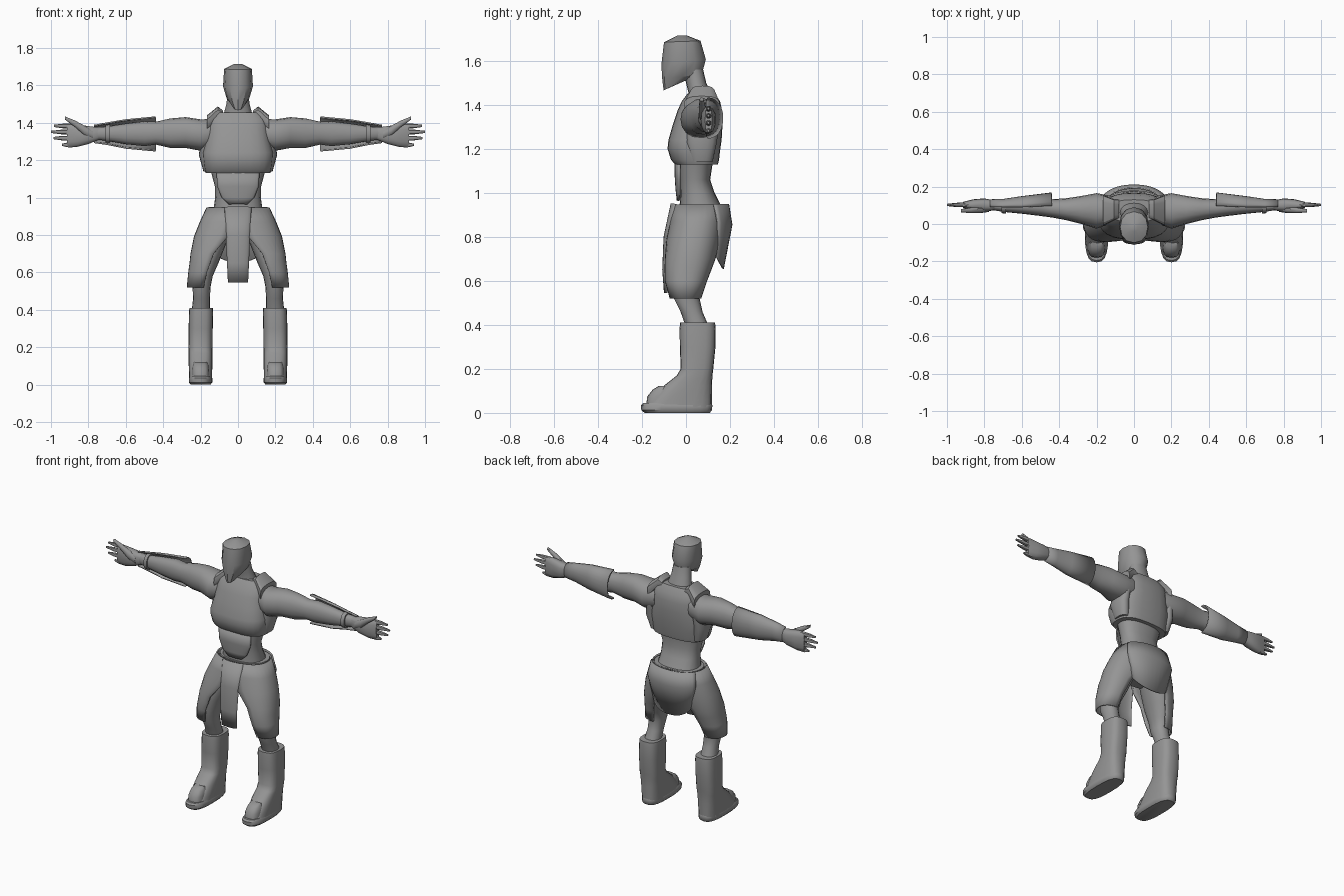
import bpy, bmesh, math

grey = bpy.data.materials.new("plain_grey")
grey.diffuse_color = (0.3, 0.3, 0.3, 1)


def loft(name, rings, axis="z", n=16, p=2.2, mirror=False, arc=None, thick=0.008, sharp=40):
    """Skin rounded cross-sections (t, a0, a1, b0, b1[, tilt]).
    axis z: t=z, a=x range, b=y range.  axis x: t=x, a=y range, b=z range.
    arc=(start, end) in degrees makes an open shell with thickness."""
    bm = bmesh.new()
    rows = []
    for t, a0, a1, b0, b1, *tilt in rings:
        row = []
        for i in range(n + 1 if arc else n):
            ang = math.radians(arc[0] + (arc[1] - arc[0]) * i / n) if arc else math.tau * i / n
            c, s = math.cos(ang), math.sin(ang)
            a = (a0 + a1) / 2 + (a1 - a0) / 2 * math.copysign(abs(c) ** (2 / p), c)
            b = (b0 + b1) / 2 + (b1 - b0) / 2 * math.copysign(abs(s) ** (2 / p), s)
            h = t + (tilt[0] * s if tilt else 0)
            row.append(bm.verts.new((a, b, h) if axis == "z" else (h, a, b)))
        rows.append(row)
    for r0, r1 in zip(rows, rows[1:]):
        for i in range(n):
            j = i + 1 if arc else (i + 1) % n
            bm.faces.new((r0[i], r0[j], r1[j], r1[i]))
    if not arc:
        bm.faces.new(rows[0])
        bm.faces.new(rows[-1])
    bmesh.ops.recalc_face_normals(bm, faces=bm.faces)
    me = bpy.data.meshes.new(name)
    bm.to_mesh(me)
    bm.free()
    me.materials.append(grey)
    me.shade_smooth()
    me.set_sharp_from_angle(angle=math.radians(sharp))
    ob = bpy.data.objects.new(name, me)
    bpy.context.collection.objects.link(ob)
    if arc:
        sol = ob.modifiers.new("thickness", "SOLIDIFY")
        sol.thickness = thick
        sol.offset = 0
    if mirror:
        ob.modifiers.new("both_sides", "MIRROR")
    return ob


# Head and neck
loft("head", [
    (1.488, -.028, .028, -.102, -.005, .022),
    (1.528, -.060, .060, -.108, .072, .010),
    (1.595, -.080, .080, -.112, .090, .012),
    (1.688, -.074, .074, -.100, .066, .003),
    (1.715, -.020, .020, -.040, .005)], n=12, sharp=35)
loft("neck", [
    (1.38, -.090, .090, .000, .135), (1.44, -.078, .078, .015, .118),
    (1.50, -.062, .062, .000, .092), (1.56, -.055, .055, -.01, .078)])

# Torso, vest and shoulder straps
loft("waist", [
    (.93, -.132, .132, -.030, .165), (1.00, -.122, .122, -.025, .130),
    (1.06, -.124, .124, -.030, .110), (1.16, -.150, .150, -.040, .125)], n=20, p=2.4)
loft("vest", [
    (1.130, -.172, .172, -.050, .145), (1.150, -.180, .180, -.068, .150),
    (1.200, -.187, .187, -.084, .156), (1.240, -.190, .190, -.080, .162),
    (1.310, -.172, .172, -.060, .166), (1.370, -.165, .165, -.040, .165),
    (1.415, -.158, .158, -.020, .155), (1.455, -.125, .125, .010, .130)], n=24, p=2.7)
loft("side_muscle", [
    (1.14, .120, .185, .02, .12), (1.23, .130, .210, .00, .14),
    (1.30, .130, .195, .00, .15)], mirror=True)
loft("shoulder_strap", [
    (.080, .030, .130, 1.42, 1.465), (.108, .020, .132, 1.41, 1.487),
    (.165, -.010, .155, 1.34, 1.440)], axis="x", p=3, mirror=True, sharp=30)
loft("belly_panel", [
    (1.14, -.120, .120, -.048, .015), (1.06, -.116, .116, -.047, .010),
    (1.00, -.090, .090, -.042, .000), (.965, -.050, .050, -.038, -.010)],
    arc=(200, 340), n=12)

# Arms and hands
loft("arm", [
    (.12, .005, .150, 1.27, 1.420), (.20, -.025, .165, 1.25, 1.418),
    (.28, .000, .150, 1.265, 1.430), (.36, .020, .138, 1.265, 1.423),
    (.44, .035, .132, 1.283, 1.405), (.50, .043, .140, 1.275, 1.408),
    (.60, .055, .135, 1.285, 1.395), (.70, .065, .126, 1.303, 1.380),
    (.76, .075, .125, 1.310, 1.375)], axis="x", mirror=True)
loft("bracer", [
    (.44, .030, .165, 1.250, 1.430), (.60, .035, .145, 1.265, 1.415),
    (.70, .050, .130, 1.285, 1.398), (.77, .055, .128, 1.295, 1.385)],
    axis="x", arc=(-90, 90), n=12, mirror=True)
loft("wrist_strap", [
    (.685, .055, .134, 1.293, 1.390), (.708, .058, .132, 1.295, 1.388)],
    axis="x", mirror=True)
loft("palm", [
    (.74, .075, .125, 1.310, 1.375), (.80, .065, .137, 1.285, 1.383),
    (.86, .070, .132, 1.270, 1.392), (.915, .087, .118, 1.268, 1.396)],
    axis="x", n=14, p=2.6, mirror=True)
loft("thumb", [
    (.775, .065, .105, 1.310, 1.360), (.820, .058, .095, 1.330, 1.385),
    (.870, .058, .088, 1.375, 1.412), (.925, .062, .080, 1.416, 1.434)],
    axis="x", n=10, mirror=True)
for finger, z, tip in (("index_finger", 1.382, .985), ("middle_finger", 1.350, 1.0),
                       ("ring_finger", 1.317, .987), ("little_finger", 1.281, .94)):
    loft(finger, [
        (.885, .090, .116, z - .013, z + .013),
        ((.885 + tip) / 2, .090, .114, z - .012, z + .013),
        (tip, .096, .108, z - .005, z + .007)], axis="x", n=8, mirror=True)

# Hips, thighs and skirt panels
loft("hips", [
    (.945, -.155, .155, -.040, .180), (.850, -.165, .165, -.055, .170),
    (.770, -.100, .100, -.020, .120)], n=20)
loft("leg", [
    (.90, .005, .170, -.030, .150), (.78, .052, .205, -.062, .140),
    (.66, .100, .235, -.072, .115), (.58, .135, .245, -.062, .080),
    (.52, .147, .243, -.055, .062), (.46, .150, .240, -.025, .075),
    (.39, .150, .248, .000, .105)], mirror=True)
loft("thigh_panel", [
    (.945, -.160, .165, -.050, .175), (.87, -.140, .200, -.068, .170),
    (.79, -.120, .232, -.085, .155), (.70, .010, .250, -.092, .130),
    (.66, .035, .254, -.093, .115), (.60, .070, .262, -.092, .092),
    (.52, .095, .270, -.070, .065)], arc=(-90, 90), n=16, p=2.3, mirror=True)
loft("front_flap", [
    (.95, -.072, .072, -.066, -.010), (.80, -.064, .064, -.098, -.050),
    (.65, -.058, .058, -.104, -.065), (.545, -.053, .053, -.096, -.068)],
    arc=(195, 345), n=10)
loft("back_flap", [
    (.948, -.168, .168, -.050, .192), (.875, -.185, .185, -.030, .207, -.02),
    (.745, -.140, .140, .060, .168, -.09)], arc=(25, 155), n=14)

# Boots with soles and toe caps
loft("boot", [
    (.025, .138, .262, -.185, .117), (.060, .138, .262, -.158, .118),
    (.120, .137, .264, -.105, .118), (.170, .137, .264, -.042, .120),
    (.200, .136, .265, -.024, .124), (.300, .135, .264, -.028, .134),
    (.385, .133, .262, -.029, .135), (.410, .135, .260, -.027, .132)],
    n=20, p=2.9, mirror=True)
loft("sole", [
    (.000, .147, .253, -.188, .108), (.012, .137, .263, -.203, .118),
    (.035, .137, .263, -.205, .120), (.045, .143, .257, -.195, .116)],
    n=20, p=2.8, mirror=True)
loft("toe_cap", [
    (.045, .152, .248, -.180, .000), (.075, .153, .247, -.176, .000),
    (.105, .157, .243, -.152, .000), (.122, .165, .235, -.125, .000)],
    p=3.2, mirror=True)
